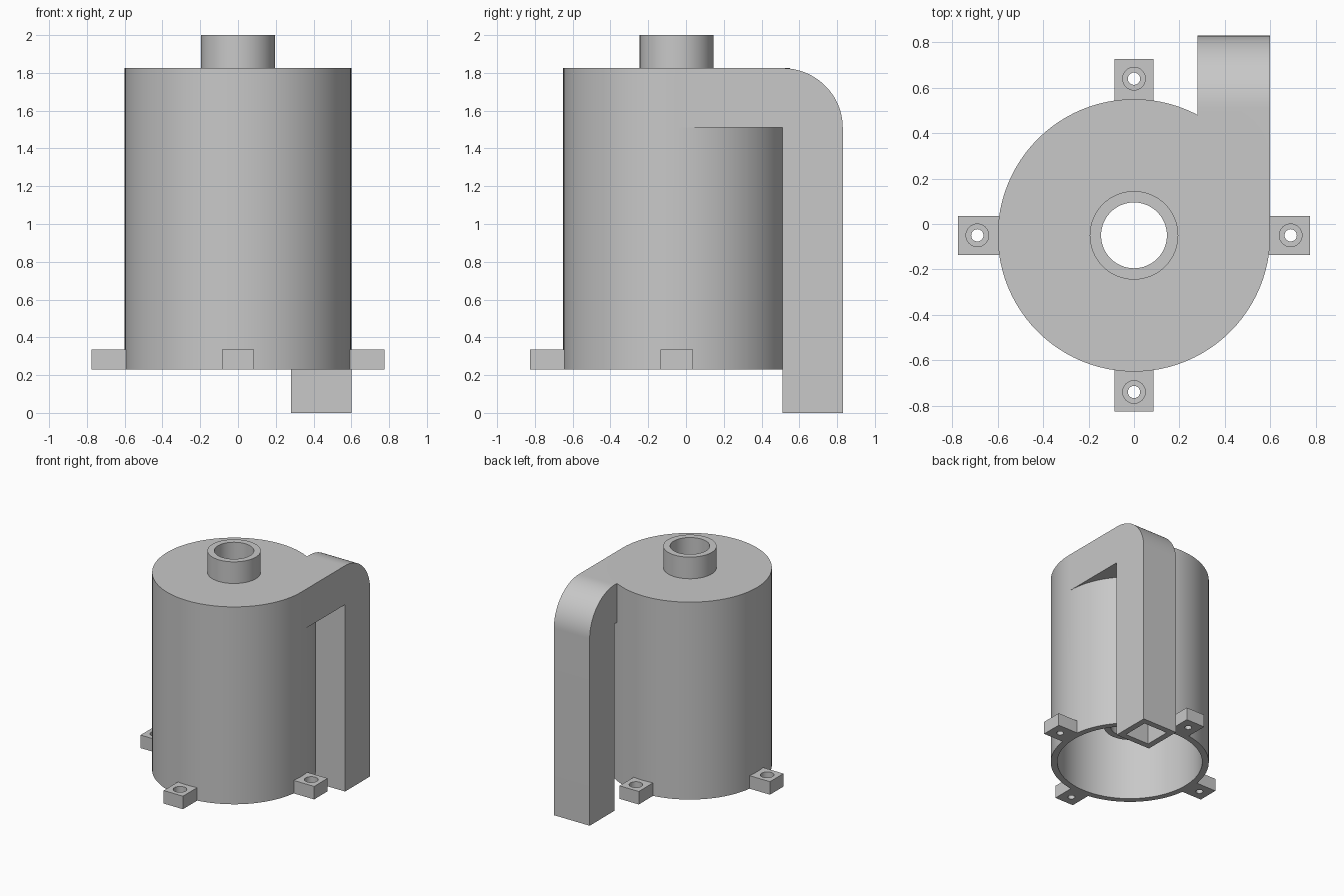
import bpy
import math

cube = bpy.data.objects.get("Cube")
if cube:
    bpy.data.objects.remove(cube, do_unlink=True)

grey = bpy.data.materials.new("plain_grey")
grey.use_nodes = True
colour = (0.58, 0.58, 0.58, 1)
grey.diffuse_color = colour
grey.node_tree.nodes["Principled BSDF"].inputs["Base Color"].default_value = colour

CY = -0.05            # y of the drum axis
R, WALL = 0.6, 0.05   # drum radius and wall thickness
BASE, TOP = 0.23, 1.825


def cylinder(name, x, y, r, z0, z1, sides=96):
    bpy.ops.mesh.primitive_cylinder_add(vertices=sides, radius=r, depth=z1 - z0,
                                        location=(x, y, (z0 + z1) / 2))
    ob = bpy.context.object
    ob.name = name
    return ob


def box(name, lo, hi):
    bpy.ops.mesh.primitive_cube_add(size=1, location=[(a + b) / 2 for a, b in zip(lo, hi)])
    ob = bpy.context.object
    ob.name = name
    ob.scale = [b - a for a, b in zip(lo, hi)]
    bpy.ops.object.transform_apply(location=False, rotation=False, scale=True)
    return ob


def duct(name, inset, z_end):
    """Elbow duct: a side profile with a rounded outer bend, extruded along x."""
    x0, x1 = 0.28 + inset, R - inset
    y_in, z_in = 0.51 + inset, 1.51 + inset
    r = 0.32 - 2 * inset
    rz = TOP - inset - z_in
    side = [(CY, z_in), (y_in, z_in), (y_in, z_end), (y_in + r, z_end)]
    for i in range(25):
        a = math.pi / 2 * i / 24
        side.append((y_in + r * math.cos(a), z_in + rz * math.sin(a)))
    side.append((CY, TOP - inset))
    n = len(side)
    verts = [(x, y, z) for x in (x0, x1) for y, z in side]
    faces = [tuple(range(n))[::-1], tuple(range(n, 2 * n))]
    faces += [(i, (i + 1) % n, n + (i + 1) % n, n + i) for i in range(n)]
    me = bpy.data.meshes.new(name)
    me.from_pydata(verts, [], faces)
    ob = bpy.data.objects.new(name, me)
    bpy.context.collection.objects.link(ob)
    # Consistent outward normals
    bpy.ops.object.select_all(action='DESELECT')
    bpy.context.view_layer.objects.active = ob
    ob.select_set(True)
    bpy.ops.object.mode_set(mode='EDIT')
    bpy.ops.mesh.select_all(action='SELECT')
    bpy.ops.mesh.normals_make_consistent(inside=False)
    bpy.ops.object.mode_set(mode='OBJECT')
    return ob


def combine(target, tool, operation):
    mod = target.modifiers.new("combine", 'BOOLEAN')
    mod.operation, mod.solver, mod.object = operation, 'EXACT', tool
    bpy.context.view_layer.objects.active = target
    bpy.ops.object.modifier_apply(modifier=mod.name)
    bpy.data.objects.remove(tool, do_unlink=True)


def finish(ob):
    bpy.ops.object.select_all(action='DESELECT')
    ob.select_set(True)
    bpy.context.view_layer.objects.active = ob
    ob.data.materials.clear()
    ob.data.materials.append(grey)
    bpy.ops.object.shade_smooth_by_angle(angle=math.radians(30))


# Hollow drum, open below, with the tangential duct and the central tube
drum = cylinder("drum_with_duct", 0, CY, R, BASE, TOP)
combine(drum, duct("duct_shell", 0, 0), 'UNION')
combine(drum, cylinder("chamber", 0, CY, R - WALL, BASE - 0.1, TOP - WALL), 'DIFFERENCE')
combine(drum, duct("duct_cavity", WALL, -0.1), 'DIFFERENCE')
combine(drum, cylinder("outlet_tube", 0, CY, 0.195, 0.54, 2, 64), 'UNION')
combine(drum, cylinder("outlet_bore", 0, CY, 0.145, 0.4, 2.1, 64), 'DIFFERENCE')
finish(drum)

# Four mounting lugs with counterbored screw holes
HALF, LUG_TOP, HOLE = 0.086, 0.335, 0.69
for i, side in enumerate(("left", "back", "right", "front")):
    lug = box(side + "_mounting_lug", (0.575, -HALF, BASE), (0.776, HALF, LUG_TOP))
    combine(lug, cylinder("screw_hole", HOLE, 0, 0.027, BASE - 0.1, LUG_TOP + 0.1, 32), 'DIFFERENCE')
    combine(lug, cylinder("counterbore", HOLE, 0, 0.05, LUG_TOP - 0.05, LUG_TOP + 0.1, 32), 'DIFFERENCE')
    # Swing the lug round the drum axis
    a = i * math.pi / 2
    x, z = lug.location.x, lug.location.z
    lug.rotation_euler.z = a
    lug.location = (x * math.cos(a), CY + x * math.sin(a), z)
    finish(lug)
